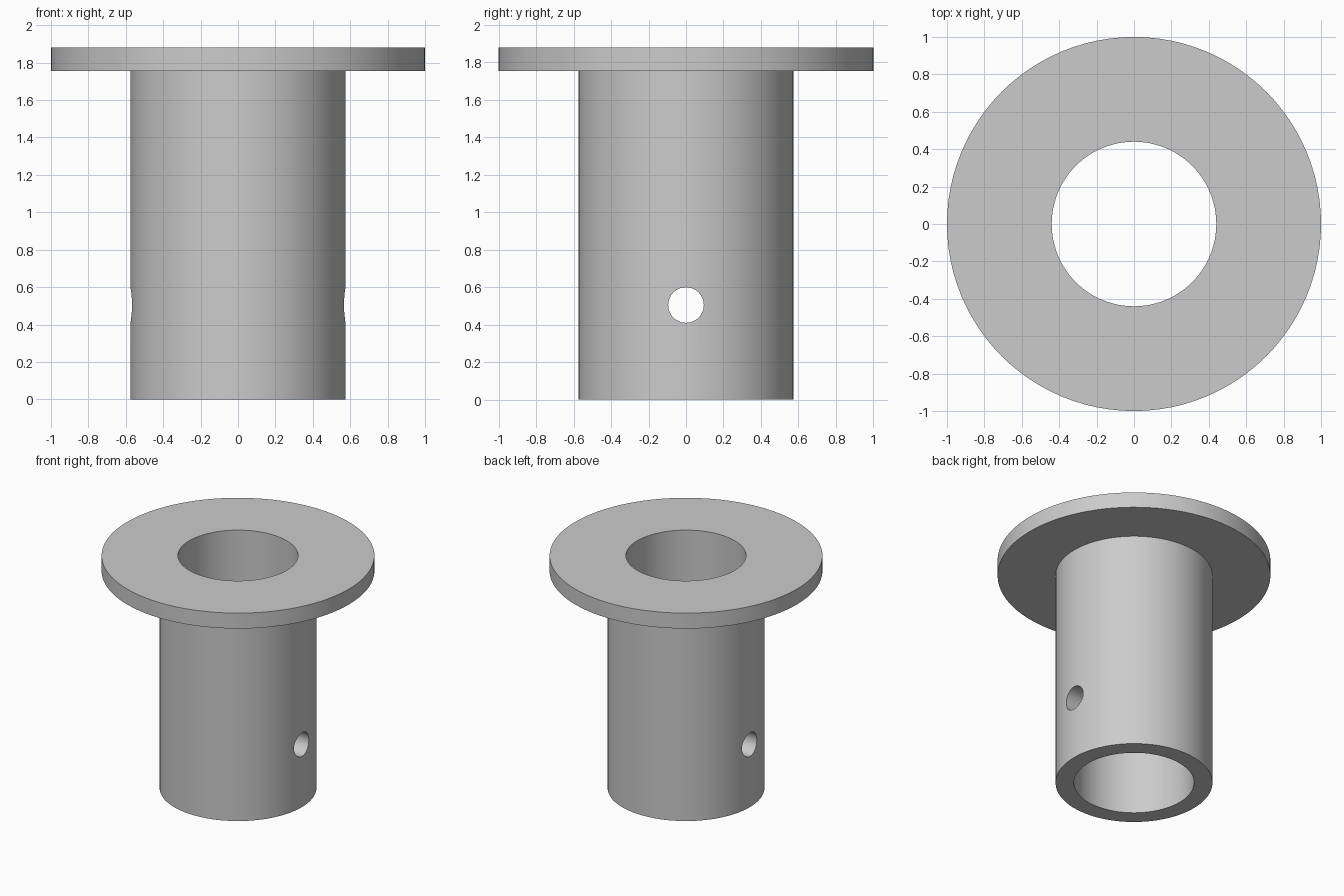
import bpy
import bmesh
import math

default = bpy.data.objects.get("Cube")
if default:
    bpy.data.objects.remove(default, do_unlink=True)

SEGMENTS = 96
BORE, TUBE, FLANGE = 0.44, 0.575, 1.0
FLANGE_BOTTOM, TOP = 1.755, 1.88
PIN_RADIUS, PIN_HEIGHT = 0.095, 0.505

# Plain grey metal
grey = bpy.data.materials.new("grey_metal")
grey.use_nodes = True
colour = (0.6, 0.6, 0.6, 1)
grey.diffuse_color = colour
grey.node_tree.nodes["Principled BSDF"].inputs["Base Color"].default_value = colour


def lathe(name, profile):
    """Revolve a closed (radius, height) profile around z."""
    bm = bmesh.new()
    rings = []
    for i in range(SEGMENTS):
        a = math.tau * i / SEGMENTS
        rings.append([bm.verts.new((r * math.cos(a), r * math.sin(a), z))
                      for r, z in profile])
    n = len(profile)
    for i, ring in enumerate(rings):
        following = rings[(i + 1) % SEGMENTS]
        for j in range(n):
            k = (j + 1) % n
            bm.faces.new((ring[j], following[j], following[k], ring[k]))
    bmesh.ops.recalc_face_normals(bm, faces=bm.faces)
    mesh = bpy.data.meshes.new(name)
    bm.to_mesh(mesh)
    bm.free()
    obj = bpy.data.objects.new(name, mesh)
    mesh.materials.append(grey)
    bpy.context.collection.objects.link(obj)
    return obj


# Hollow tube with a wide flange on top
bushing = lathe("flanged_bushing", [
    (BORE, 0), (TUBE, 0), (TUBE, FLANGE_BOTTOM),
    (FLANGE, FLANGE_BOTTOM), (FLANGE, TOP), (BORE, TOP)])

# Cross pin hole through both walls along x
bpy.ops.mesh.primitive_cylinder_add(
    vertices=48, radius=PIN_RADIUS, depth=2 * FLANGE,
    location=(0, 0, PIN_HEIGHT), rotation=(0, math.pi / 2, 0))
cutter = bpy.context.object
cutter.name = "pin_hole_cutter"
cutter.hide_render = True
cutter.data.materials.append(grey)

cut = bushing.modifiers.new("pin_hole", "BOOLEAN")
cut.operation = "DIFFERENCE"
cut.solver = "EXACT"
cut.object = cutter

bpy.ops.object.select_all(action="DESELECT")
bushing.select_set(True)
bpy.context.view_layer.objects.active = bushing
bpy.ops.object.modifier_apply(modifier=cut.name)
bpy.data.objects.remove(cutter, do_unlink=True)

# Smooth round walls, crisp rims
bpy.ops.object.shade_smooth_by_angle(angle=math.radians(30))
